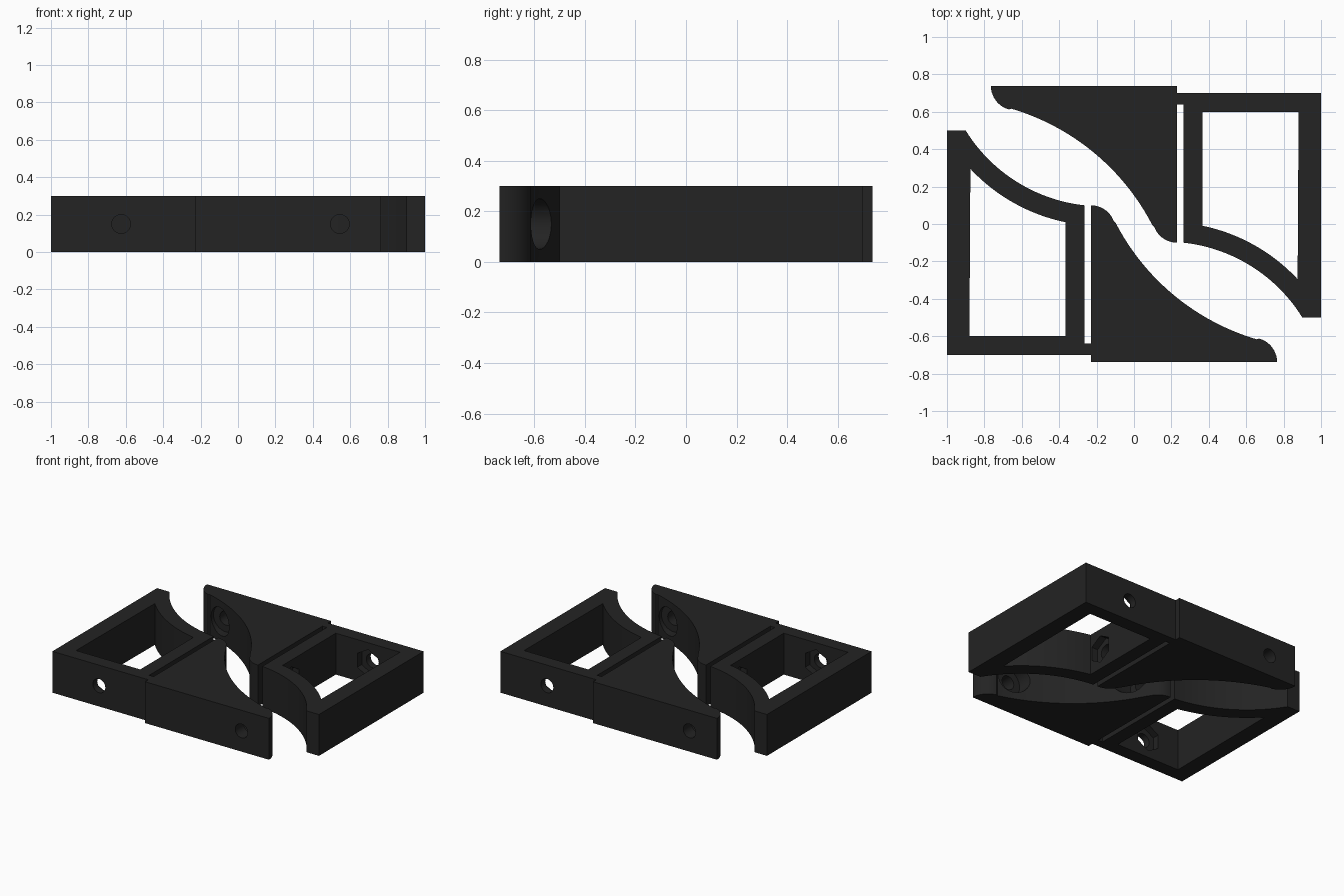
import bpy, bmesh, math

if "Cube" in bpy.data.objects:
    bpy.data.objects.remove(bpy.data.objects["Cube"])

H = 0.30          # plate height
MID = H / 2       # height of the bolt axes

mat = bpy.data.materials.new("charcoal black")
mat.diffuse_color = (0.017, 0.017, 0.017, 1)
mat.use_nodes = True
mat.node_tree.nodes["Principled BSDF"].inputs["Base Color"].default_value = mat.diffuse_color


def arc(c, r, a0, a1, n=24):
    """Points on an arc, angles in degrees."""
    return [(c[0] + r * math.cos(math.radians(a0 + (a1 - a0) * i / n)),
             c[1] + r * math.sin(math.radians(a0 + (a1 - a0) * i / n)))
            for i in range(n + 1)]


def angle_to(c, p):
    return math.degrees(math.atan2(p[1] - c[1], p[0] - c[0])) % 360


def prism(name, pts, z0, z1):
    bm = bmesh.new()
    face = bm.faces.new([bm.verts.new((x, y, z0)) for x, y in pts])
    ext = bmesh.ops.extrude_face_region(bm, geom=[face])
    for v in ext["geom"]:
        if isinstance(v, bmesh.types.BMVert):
            v.co.z = z1
    bmesh.ops.recalc_face_normals(bm, faces=bm.faces)
    me = bpy.data.meshes.new(name)
    bm.to_mesh(me)
    bm.free()
    me.materials.append(mat)
    ob = bpy.data.objects.new(name, me)
    bpy.context.collection.objects.link(ob)
    return ob


def bore(axis, across, start, end, r, sides=32):
    """Horizontal round or hexagonal cutter running along x or y."""
    ob = prism("cutter", arc((0, 0), r, 0, 360 * (sides - 1) / sides, sides - 1), start, end)
    for v in ob.data.vertices:
        a, b, d = v.co
        v.co = (d, b + across, a + MID) if axis == "x" else (b + across, d, a + MID)
    bm = bmesh.new()
    bm.from_mesh(ob.data)
    bmesh.ops.recalc_face_normals(bm, faces=bm.faces)
    bm.to_mesh(ob.data)
    bm.free()
    return ob


def cut(ob, cutters):
    bpy.context.view_layer.objects.active = ob
    for c in cutters:
        c.hide_render = True
        m = ob.modifiers.new("cut", 'BOOLEAN')
        m.operation, m.solver, m.object = 'DIFFERENCE', 'EXACT', c
        bpy.ops.object.modifier_apply(modifier=m.name)
        bpy.data.objects.remove(c)


def finish(ob, twin_name):
    bpy.ops.object.select_all(action='DESELECT')
    ob.select_set(True)
    bpy.context.view_layer.objects.active = ob
    bpy.ops.object.shade_smooth_by_angle(angle=math.radians(25))
    # the second half is the first turned by half a revolution
    twin = bpy.data.objects.new(twin_name, ob.data)
    twin.rotation_euler.z = math.pi
    bpy.context.collection.objects.link(twin)


# Open frame with a curved end wall and a thin tab towards the bracket
C = (-0.173, 0.95)
outer_a, outer_b = angle_to(C, (-0.265, 0.10)), angle_to(C, (-0.90, 0.50))
inner_a, inner_b = angle_to(C, (-0.365, 0.01)), angle_to(C, (-0.88, 0.29))
frame = prism("left_frame",
              [(-1, -0.70), (-0.23, -0.70), (-0.23, -0.64), (-0.265, -0.64)]
              + arc(C, 0.855, outer_a, outer_b) + [(-1, 0.50)], 0, H)
cavity = prism("cavity_cutter",
               [(-0.88, -0.60), (-0.365, -0.60)] + arc(C, 0.96, inner_a, inner_b),
               -0.1, H + 0.1)
cut(frame, [cavity,
            bore("y", -0.625, -0.80, -0.50, 0.05),        # bolt hole, front wall
            bore("y", -0.625, -0.65, -0.50, 0.10, 6),     # nut pocket, front wall
            bore("x", -0.09, -0.45, -0.20, 0.05),         # bolt hole, side wall
            bore("x", -0.09, -0.45, -0.315, 0.10, 6)])    # nut pocket, side wall
finish(frame, "right_frame")

# Solid bracket with a concave flank and rounded tips
C = (1.01, 0.58)
bracket = prism("front_bracket",
                [(-0.23, -0.738)]
                + arc((0.635, -0.738), 0.13, 0, 75, 10)
                + arc(C, 1.248, 253.5, 207.5)
                + arc((-0.23, -0.03), 0.13, 22, 90, 10), 0, H)
cut(bracket, [bore("y", 0.545, -0.85, -0.45, 0.05),       # bolt hole, front tip
              bore("y", 0.545, -0.64, -0.40, 0.10),       # counterbore, front tip
              bore("x", -0.09, -0.30, 0.10, 0.05),        # bolt hole, rear tip
              bore("x", -0.09, -0.13, 0.15, 0.10)])       # counterbore, rear tip
finish(bracket, "back_bracket")
